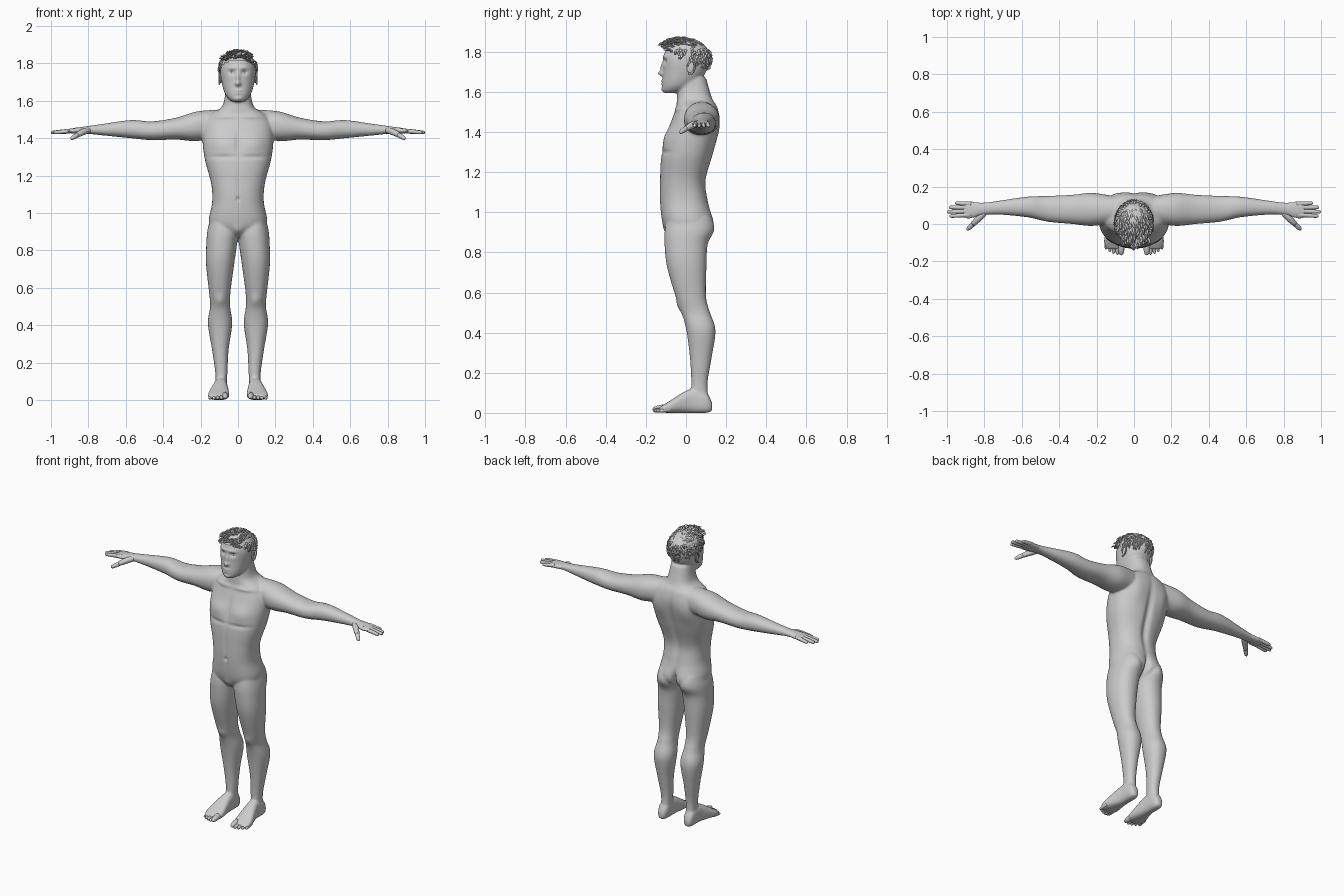
import bpy, bmesh, math, random
from mathutils import Vector, Matrix

if "Cube" in bpy.data.objects:
    bpy.data.objects.remove(bpy.data.objects["Cube"])

random.seed(4)


def spline(rows, steps):
    """Catmull-Rom interpolation of equal-length tuples."""
    out = []
    for i in range(len(rows) - 1):
        quad = (rows[max(i - 1, 0)], rows[i], rows[i + 1], rows[min(i + 2, len(rows) - 1)])
        for k in range(steps):
            t = k / steps
            out.append([b + t * ((c - a) + t * (2 * a - 5 * b + 4 * c - d + t * (3 * b - a - 3 * c + d))) / 2
                        for a, b, c, d in zip(*quad)])
    return out + [list(rows[-1])]


def skin(bm, rings):
    """Bridge vertex rings and cap both ends."""
    vs = [[bm.verts.new(p) for p in r] for r in rings]
    n = len(vs[0])
    faces = [bm.faces.new((a[i], a[(i + 1) % n], b[(i + 1) % n], b[i]))
             for a, b in zip(vs, vs[1:]) for i in range(n)]
    faces += [bm.faces.new(vs[0][::-1]), bm.faces.new(vs[-1])]
    bmesh.ops.recalc_face_normals(bm, faces=faces)


def loft(bm, rows, axis, s=1, p=2.2, n=48, steps=6):
    """Rows are (position, a_min, a_max, b_min, b_max) along the axis."""
    rings = []
    for t, a0, a1, b0, b1 in spline(rows, steps):
        ring = []
        for i in range(n):
            w = math.tau * i / n
            c, d = math.cos(w), math.sin(w)
            a = (a0 + a1) / 2 + (a1 - a0) / 2 * math.copysign(abs(c) ** (2 / p), c)
            b = (b0 + b1) / 2 + (b1 - b0) / 2 * math.copysign(abs(d) ** (2 / p), d)
            x, y, z = {'x': (t, a, b), 'y': (a, t, b), 'z': (a, b, t)}[axis]
            ring.append((x * s, y, z))
        rings.append(ring)
    skin(bm, rings)


def tube(bm, pts, s=1, n=12, steps=4, flat=1.0):
    """Tapered tube through (x, y, z, radius) points."""
    path = spline(pts, steps)
    rings = []
    for i, (x, y, z, r) in enumerate(path):
        d = Vector(path[min(i + 1, len(path) - 1)][:3]) - Vector(path[max(i - 1, 0)][:3])
        d.normalize()
        u = d.cross(Vector((0, 0, 1)) if abs(d.z) < .9 else Vector((1, 0, 0))).normalized()
        v = u.cross(d) * flat
        ring = [Vector((x, y, z)) + (u * math.cos(w) + v * math.sin(w)) * r
                for w in (math.tau * k / n for k in range(n))]
        rings.append([(q.x * s, q.y, q.z) for q in ring])
    skin(bm, rings)


def digit(bm, a, b, r, s):
    """Finger or toe from a to b with a rounded tip."""
    a, b = Vector(a), Vector(b)
    d = (b - a).normalized() * r
    stops = [(a, r), ((a + b) / 2, r * .95), (b - d, r * .8), (b - d * .3, r * .55), (b, r * .15)]
    tube(bm, [(*p, q) for p, q in stops], s)


def ball(bm, c, r, seg=24):
    m = Matrix.Translation(c) @ Matrix.Diagonal((*r, 1))
    bmesh.ops.create_uvsphere(bm, u_segments=seg, v_segments=seg // 2, radius=1, matrix=m)


def finish(name, bm):
    me = bpy.data.meshes.new(name)
    bm.to_mesh(me)
    bm.free()
    me.shade_smooth()
    ob = bpy.data.objects.new(name, me)
    bpy.context.collection.objects.link(ob)
    return ob


# Torso and head: height, half width, front, back
torso = [(.87, .05, -.06, .06), (.91, .135, -.1, .115), (.96, .156, -.12, .127), (1.06, .138, -.13, .11),
         (1.16, .144, -.13, .1), (1.3, .18, -.12, .138), (1.44, .19, -.078, .168), (1.52, .16, -.05, .158),
         (1.57, .085, -.045, .13), (1.67, .065, -.035, .1)]
head = [(1.595, .028, -.108, -.05), (1.61, .05, -.117, 0), (1.64, .071, -.119, .05), (1.7, .088, -.115, .1),
        (1.77, .094, -.113, .114), (1.83, .072, -.09, .09), (1.86, .035, -.05, .05)]
# Limbs: position along the limb, then two min/max pairs
arm = [(.1, .01, .145, 1.41, 1.553), (.22, -.01, .166, 1.385, 1.543), (.33, 0, .156, 1.393, 1.51),
       (.46, .012, .15, 1.39, 1.49), (.57, .036, .146, 1.4, 1.497), (.72, .05, .125, 1.415, 1.477),
       (.81, .047, .114, 1.424, 1.464), (.87, .03, .121, 1.424, 1.456), (.915, .03, .12, 1.43, 1.447)]
leg = [(.98, .03, .145, -.09, .11), (.91, .003, .163, -.106, .128), (.84, .005, .169, -.107, .107),
       (.73, .02, .171, -.095, .102), (.58, .04, .155, -.052, .1), (.5, .042, .149, -.022, .12),
       (.41, .031, .161, .002, .147), (.27, .05, .139, .02, .127), (.14, .057, .121, .026, .107),
       (.03, .062, .12, .02, .118)]
foot = [(.13, .075, .11, .01, .05), (.1, .06, .125, 0, .1), (.02, .056, .13, 0, .118),
        (-.09, .046, .161, 0, .054), (-.135, .06, .145, .005, .026)]
bm = bmesh.new()
loft(bm, [(z, -w, w, f, b) for z, w, f, b in torso], 'z', p=2.4)
loft(bm, [(z, -w, w, f, b) for z, w, f, b in head], 'z')
for s in (1, -1):
    loft(bm, arm, 'x', s)
    loft(bm, leg, 'z', s)
    loft(bm, foot, 'y', s, p=2.6)

# Fuse the volumes into one blended skin
raw = finish("body_volumes", bm)
fuse = raw.modifiers.new("Fuse", 'REMESH')
fuse.mode, fuse.voxel_size = 'VOXEL', .006
blend = raw.modifiers.new("Blend", 'SMOOTH')
blend.factor, blend.iterations = .5, 10
dg = bpy.context.evaluated_depsgraph_get()
body = bpy.data.objects.new("body", bpy.data.meshes.new_from_object(raw.evaluated_get(dg)))
bpy.context.collection.objects.link(body)
bpy.data.objects.remove(raw)

# Relief outward from front or back: x, z, x reach, z reach, height
chest = [(.085, 1.375, .07, .05, .014), (0, 1.37, .014, .07, -.007), (.08, 1.3, .07, .012, -.006),
         (0, 1.15, .01, .12, -.004), (0, 1.075, .008, .011, -.01), (.08, 1.515, .07, .012, .007),
         (0, .9, .03, .03, .01), (.095, .53, .028, .03, .009)]
face = [(0, 1.692, .014, .012, .024), (0, 1.722, .01, .024, .013), (.033, 1.752, .017, .012, -.013),
        (.03, 1.777, .03, .009, .006), (0, 1.648, .022, .011, .009), (0, 1.648, .024, .003, -.009),
        (0, 1.61, .022, .013, .007)]
back = [(0, 1.24, .022, .2, -.016), (.1, 1.4, .05, .07, .009), (.072, .94, .05, .065, .016),
        (0, .92, .013, .055, -.035)]
for v in body.data.vertices:
    x, y, z = abs(v.co.x), v.co.y, v.co.z
    push = 0
    for group, side in ((chest + face, -1), (back, 1)):
        w = min(1, max(0, .5 + side * (y - .03) / .06))
        for cx, cz, rx, rz, h in group if w else ():
            if x - cx < 3 * rx and abs(z - cz) < 3 * rz:
                push += side * w * h * math.exp(-((x - cx) / rx) ** 2 - ((z - cz) / rz) ** 2)
    v.co.y += push
body.data.shade_smooth()

# Fingers, toes, eyes and ears on both sides
for s, side in ((1, "left"), (-1, "right")):
    bm = bmesh.new()
    for i, tip in enumerate((.987, 1, .99, .957)):
        y = .042 + .0235 * i
        digit(bm, (.87, y * .8 + .016, 1.442), (tip, y, 1.43), .0118, s)
    tube(bm, [(.79, .07, 1.445, .014), (.825, .035, 1.435, .018), (.86, 0, 1.417, .0135)], s)
    digit(bm, (.855, .005, 1.42), (.894, -.032, 1.396), .0135, s)
    finish(side + "_fingers", bm)
    bm = bmesh.new()
    for i in range(5):
        r = .0175 if i == 0 else .0118 - .0005 * i
        x, y = .068 + .0205 * i, -.167 + .002 * i * i
        digit(bm, (x * .95 + .004, y + .06, r + .008), (x, y, r * .9), r, s)
    finish(side + "_toes", bm)
    bm = bmesh.new()
    ball(bm, (.033 * s, -.0855, 1.752), (.0135, .0125, .0105))
    finish(side + "_eye", bm)
    bm = bmesh.new()
    ball(bm, (.093 * s, .022, 1.722), (.006, .018, .029))
    rim = []
    for i in range(12):
        a = math.radians(170 - 26 * i)
        rim.append((.1, .025 + .019 * math.cos(a) + .006 * math.sin(a), 1.722 + .032 * math.sin(a), .0045))
    tube(bm, rim, s, n=8)
    finish(side + "_ear", bm)

# Hair cap with a slanted hairline
C, E = Vector((0, -.003, 1.765)), Vector((.1, .125, .102))
bm = bmesh.new()
ball(bm, C, E, seg=64)
bmesh.ops.delete(bm, geom=[v for v in bm.verts if v.co.z < 1.752 - .5 * v.co.y], context='VERTS')
for v in bm.verts:
    v.co += (v.co - C) * random.uniform(-.008, .015)
finish("hair_cap", bm)

# Hair locks swept forward on top, downward at the sides and back
bm = bmesh.new()
count = 0
while count < 300:
    d = Vector([random.gauss(0, 1) for _ in range(3)]).normalized()
    p = C + d * E
    if p.z < 1.775 - .42 * p.y:
        continue
    count += 1
    if d.z > .55 or d.y < -.5:
        flow = Vector((random.uniform(-.5, .5), -1, .12)).normalized() * random.uniform(.035, .055)
    else:
        flow = Vector((d.x * .2, -.3, -1))
        flow = (flow - d * flow.dot(d)).normalized() * .028
    pts = [(p - d * .004, .006), (p + flow * .45 + d * .005, .0065), (p + flow - d * .004, .001)]
    tube(bm, [(q.x, q.y, min(q.z, 1.876), r) for q, r in pts], n=6, steps=3, flat=.6)
finish("hair_locks", bm)
